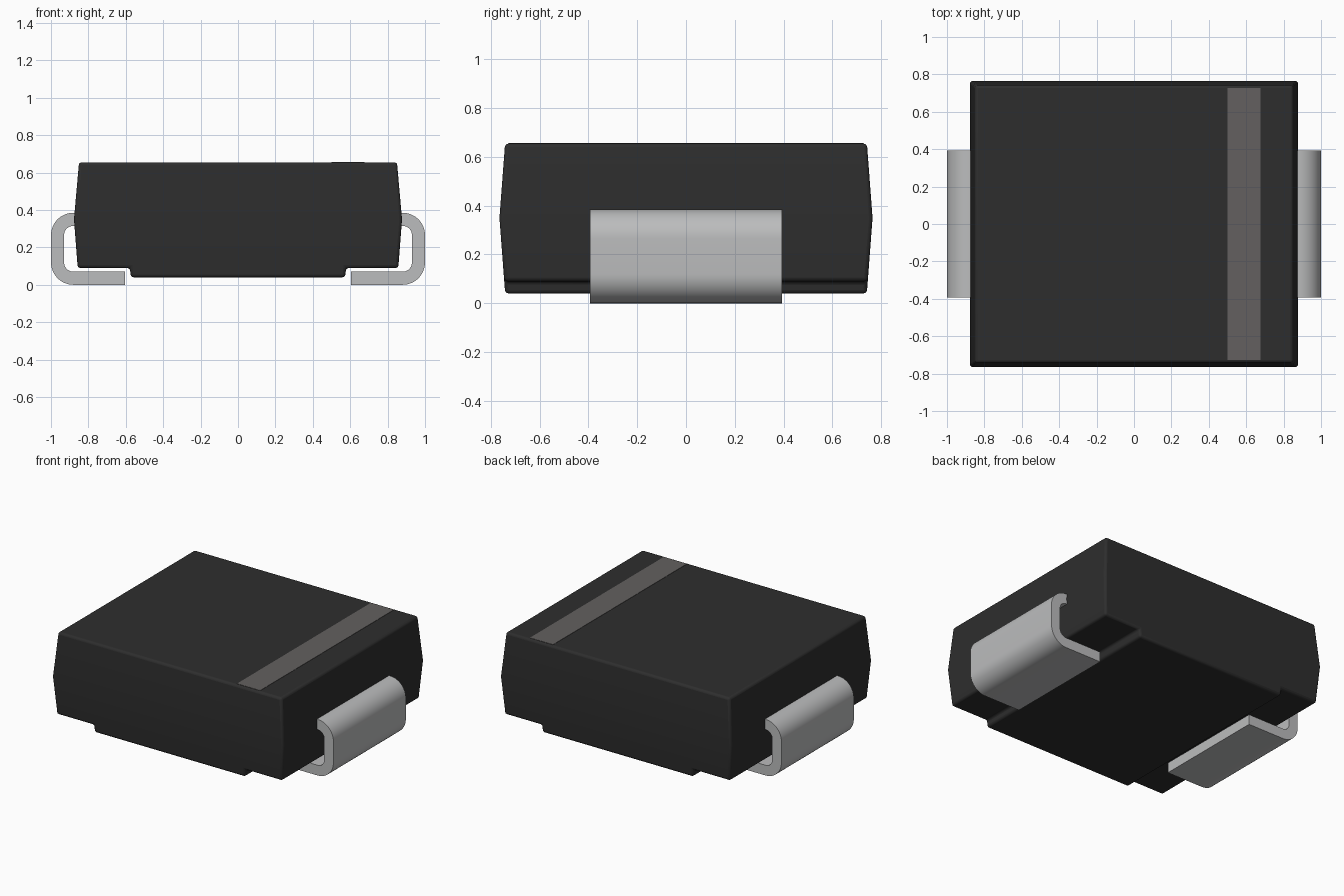
import bpy
import bmesh
from math import sin, cos, radians

cube = bpy.data.objects.get("Cube")
if cube:
    bpy.data.objects.remove(cube, do_unlink=True)


def make_material(name, color, roughness=0.6):
    mat = bpy.data.materials.new(name)
    mat.use_nodes = True
    mat.diffuse_color = (*color, 1)
    bsdf = mat.node_tree.nodes["Principled BSDF"]
    bsdf.inputs["Base Color"].default_value = (*color, 1)
    bsdf.inputs["Roughness"].default_value = roughness
    return mat


def make_object(name, bm, mat):
    bmesh.ops.recalc_face_normals(bm, faces=bm.faces)
    mesh = bpy.data.meshes.new(name)
    bm.to_mesh(mesh)
    bm.free()
    mesh.materials.append(mat)
    obj = bpy.data.objects.new(name, mesh)
    bpy.context.collection.objects.link(obj)
    return obj


def smooth(obj, angle):
    bpy.ops.object.select_all(action='DESELECT')
    obj.select_set(True)
    bpy.context.view_layer.objects.active = obj
    bpy.ops.object.shade_smooth_by_angle(angle=radians(angle))


black = make_material("black plastic", (0.027, 0.027, 0.027))
grey = make_material("grey marking", (0.125, 0.118, 0.116))
metal = make_material("tin metal", (0.50, 0.505, 0.51))

# Body: tapered block with a raised pad underneath, waist at mid height
TOP, WAIST, BASE, PAD = 0.655, 0.35, 0.09, 0.04
half = [(0.85, TOP), (0.877, WAIST), (0.857, BASE), (0.578, BASE), (0.573, PAD)]
outline = half + [(-x, z) for x, z in reversed(half)]


def half_depth(z):
    slope = 0.023 / (TOP - WAIST)
    return 0.765 - slope * abs(z - WAIST)


bm = bmesh.new()
front = [bm.verts.new((x, -half_depth(z), z)) for x, z in outline]
back = [bm.verts.new((x, half_depth(z), z)) for x, z in outline]
for i in range(len(outline)):
    j = (i + 1) % len(outline)
    bm.faces.new((front[i], front[j], back[j], back[i]))
for side in (front, back):
    for ids in ((0, 1, 8, 9), (1, 2, 3, 6, 7, 8), (3, 4, 5, 6)):
        bm.faces.new([side[i] for i in ids])
body = make_object("body", bm, black)
bevel = body.modifiers.new("soft edges", 'BEVEL')
bevel.width = 0.015
bevel.segments = 3
bevel.limit_method = 'ANGLE'
bevel.angle_limit = radians(25)
smooth(body, 25)

# Polarity band: thin plate on the top face
bm = bmesh.new()
bmesh.ops.create_cube(bm, size=1)
for v in bm.verts:
    v.co = (0.589 + v.co.x * 0.176, v.co.y * 1.454, TOP + v.co.z * 0.004)
make_object("polarity_band", bm, grey)


# Leads: bent strips folding out of the ends and under the body
def lead_edge(radius):
    cx, upper, lower = 0.88, 0.265, 0.12
    pts = [(0.8, upper + radius)]
    for cz, start in ((upper, 90), (lower, 0)):
        for k in range(13):
            a = radians(start - 90 * k / 12)
            pts.append((cx + radius * cos(a), cz + radius * sin(a)))
    return pts + [(0.605, lower - radius)]


def make_lead(name, sign):
    bm = bmesh.new()
    profile = lead_edge(0.12) + lead_edge(0.05)[::-1]
    face = bm.faces.new([bm.verts.new((sign * x, -0.393, z)) for x, z in profile])
    new = bmesh.ops.extrude_face_region(bm, geom=[face])["geom"]
    verts = [g for g in new if isinstance(g, bmesh.types.BMVert)]
    bmesh.ops.translate(bm, verts=verts, vec=(0, 0.786, 0))
    smooth(make_object(name, bm, metal), 30)


make_lead("left_lead", 1)
make_lead("right_lead", -1)
